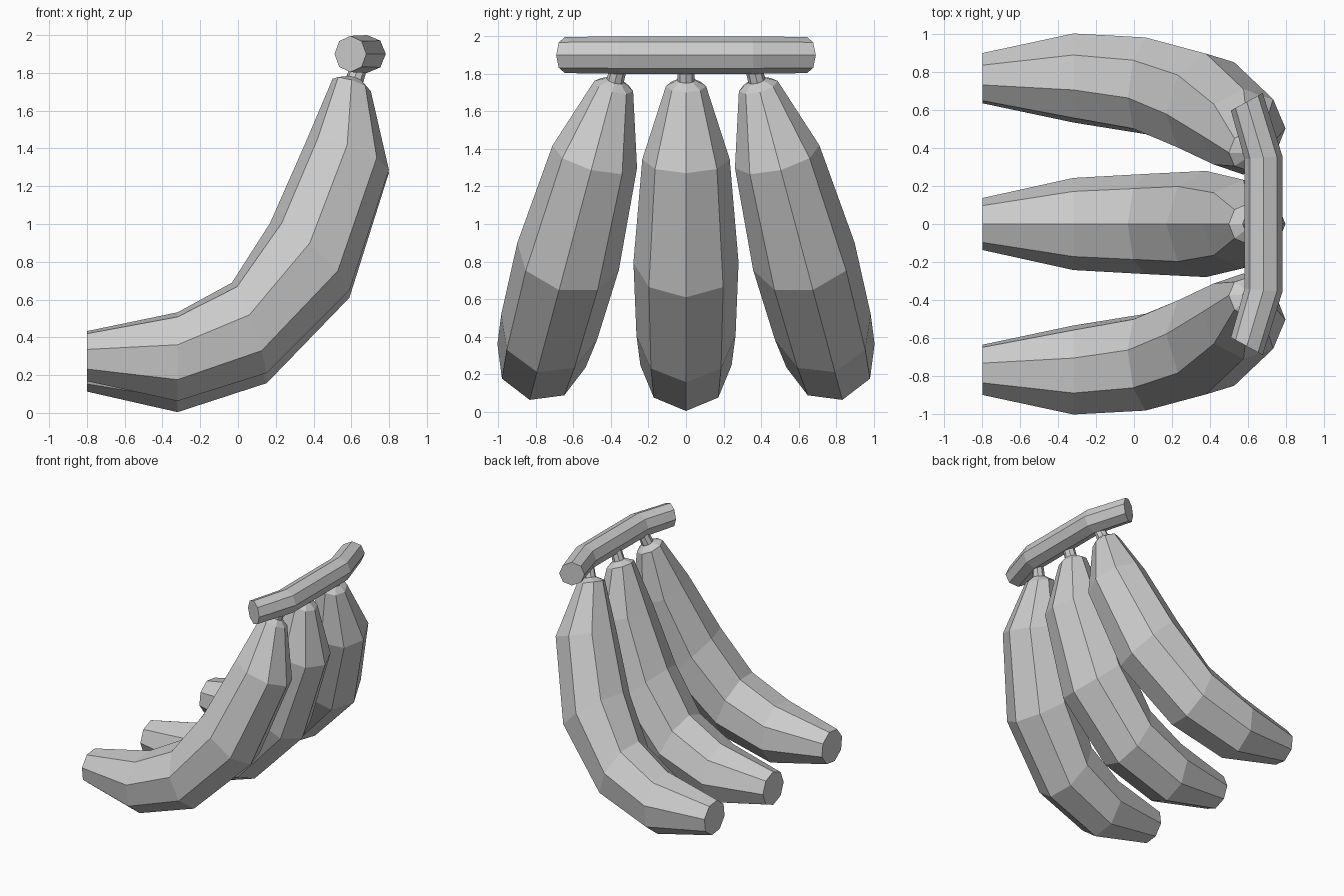
import bpy, bmesh
from math import sin, cos, pi, radians
from mathutils import Vector, Matrix

if "Cube" in bpy.data.objects:
    bpy.data.objects.remove(bpy.data.objects["Cube"], do_unlink=True)

SIDES = 8
grey = bpy.data.materials.new("light_grey")
grey.use_nodes = True
grey.diffuse_color = (0.6, 0.6, 0.6, 1)
grey.node_tree.nodes["Principled BSDF"].inputs["Base Color"].default_value = (0.6, 0.6, 0.6, 1)


def loft(name, rings, matrix=Matrix()):
    """Skin octagonal rings given as (centre, first axis, second axis, radius)."""
    bm = bmesh.new()
    loops = []
    for centre, u, v, r in rings:
        angles = [2 * pi * i / SIDES for i in range(SIDES)]
        loops.append([bm.verts.new(matrix @ (Vector(centre) + r * (u * cos(a) + v * sin(a))))
                      for a in angles])
    for low, high in zip(loops, loops[1:]):
        for i in range(SIDES):
            j = (i + 1) % SIDES
            bm.faces.new((low[i], low[j], high[j], high[i]))
    bm.faces.new(loops[0])
    bm.faces.new(loops[-1])
    bmesh.ops.recalc_face_normals(bm, faces=bm.faces)
    mesh = bpy.data.meshes.new(name)
    bm.to_mesh(mesh)
    bm.free()
    mesh.materials.append(grey)
    obj = bpy.data.objects.new(name, mesh)
    bpy.context.collection.objects.link(obj)
    return obj


def curved_rings(profile):
    """Rings along a curve in the xz plane, from (x, z, radius, tilt)."""
    return [((x, 0, z), Vector((sin(radians(t)), 0, -cos(radians(t)))), Vector((0, 1, 0)), r)
            for x, z, r, t in profile]


# Fruit body from blunt tip to neck, and the thin stem on top of it
body = [(-0.8, 0.25, 0.137, 0), (-0.32, 0.247, 0.243, 0), (0.06, 0.405, 0.264, 20.5),
        (0.38, 0.795, 0.28, 48.5), (0.578, 1.345, 0.233, 71.5), (0.602, 1.735, 0.107, 71.5),
        (0.617, 1.765, 0.05, 71.5)]
stem = [(0.613, 1.75, 0.048, 71.5), (0.65, 1.86, 0.042, 71.5)]

# Three fruits, the outer two leaning away from the middle
PIVOT_Z = 1.735
for side, label in ((-1, "right"), (0, "middle"), (1, "left")):
    place = (Matrix.Translation((0, 0.385 * side, PIVOT_Z))
             @ Matrix.Rotation(radians(15) * side, 4, 'X')
             @ Matrix.Translation((0, 0, -PIVOT_Z)))
    loft(label + "_fruit", curved_rings(body), place)
    loft(label + "_stem", curved_rings(stem), place)

# Bent branch joining the stems
branch = []
for x, y, r, turn in ((0.595, -0.645, 0.096, -29), (0.683, -0.35, 0.1, -5),
                      (0.683, 0.35, 0.1, 5), (0.595, 0.645, 0.096, 29)):
    across = Vector((cos(radians(turn)), sin(radians(turn)), 0))
    branch.append(((x, y, 1.9), across, Vector((0, 0, 1)), r))
loft("branch", branch)
